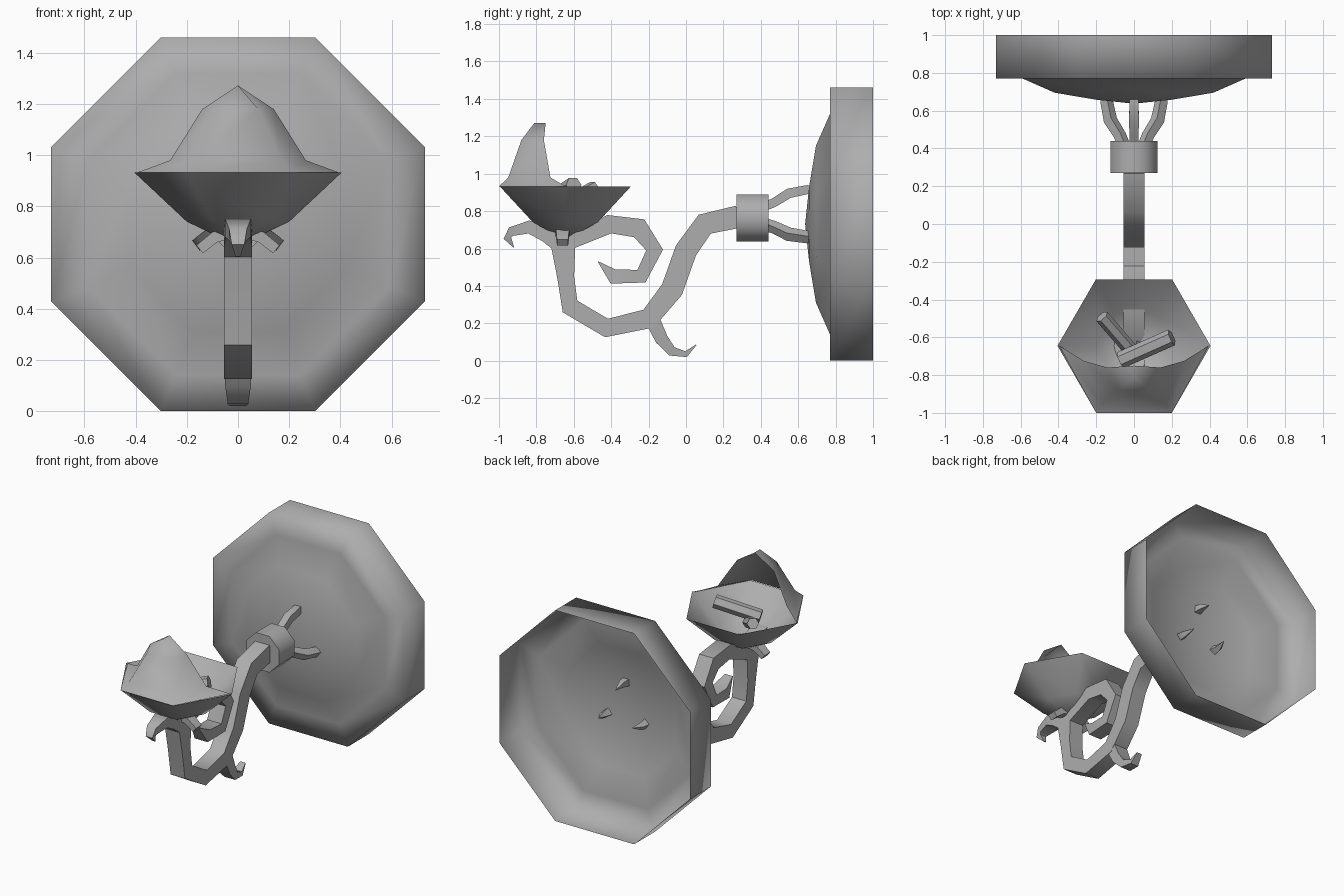
import bpy, bmesh
from math import radians, sin, cos, pi
from mathutils import Vector

cube = bpy.data.objects.get("Cube")
if cube:
    bpy.data.objects.remove(cube)

metal = bpy.data.materials.new("grey_metal")
metal.use_nodes = True
GREY = (0.42, 0.42, 0.42, 1)
metal.diffuse_color = GREY
metal.node_tree.nodes["Principled BSDF"].inputs["Base Color"].default_value = GREY


def build(name, rows, closed=True, caps=False, angle=50):
    """Skin successive rows of points into one mesh."""
    bm = bmesh.new()
    rings = [[bm.verts.new(p) for p in row] for row in rows]
    n = len(rings[0])
    for a, b in zip(rings, rings[1:]):
        for i in range(n if closed else n - 1):
            j = (i + 1) % n
            bm.faces.new((a[i], a[j], b[j], b[i]))
    if caps:
        bm.faces.new(rings[0])
        bm.faces.new(rings[-1])
    bmesh.ops.remove_doubles(bm, verts=bm.verts, dist=0.0005)
    bmesh.ops.recalc_face_normals(bm, faces=bm.faces)
    mesh = bpy.data.meshes.new(name)
    bm.to_mesh(mesh)
    bm.free()
    mesh.materials.append(metal)
    obj = bpy.data.objects.new(name, mesh)
    bpy.context.collection.objects.link(obj)
    bpy.ops.object.select_all(action='DESELECT')
    obj.select_set(True)
    bpy.context.view_layer.objects.active = obj
    bpy.ops.object.shade_smooth_by_angle(angle=radians(angle))
    return obj


def sweep(name, path, side=(1, 0, 0)):
    """Rectangular bar along (point, half width, half thickness) stations."""
    pts = [Vector(p) for p, w, t in path]
    side = Vector(side).normalized()
    rows = []
    for i, (p, w, t) in enumerate(path):
        tangent = pts[min(i + 1, len(pts) - 1)] - pts[max(i - 1, 0)]
        up = tangent.cross(side).normalized()
        rows.append([pts[i] + side * w * a + up * t * b
                     for a, b in ((1, 1), (-1, 1), (-1, -1), (1, -1))])
    return build(name, rows, caps=True)


def flat_sweep(name, path):
    """Bar in the centre plane from (y, z, half width, half thickness)."""
    return sweep(name, [((0, y, z), w, t) for y, z, w, t in path])


def ring(n, r, centre, axis, start=0.0):
    """Regular ring of points around a direction."""
    q = Vector(axis).to_track_quat('Z', 'Y')
    return [Vector(centre) + q @ Vector((r * cos(start + 2 * pi * i / n),
                                         r * sin(start + 2 * pi * i / n), 0))
            for i in range(n)]


# Octagonal hollow wall plate with a shallow dome
k = 1 / cos(pi / 8)
plate = [(0.73, 1.0), (0.73, 0.77), (0.59, 0.77), (0.42, 0.695), (0.2, 0.658), (0, 0.637)]
build("wall_plate", [ring(8, r * k, (0, y, 0.73), (0, 1, 0), pi / 8) for r, y in plate],
      angle=180)

# Collar holding the arm
build("collar", [ring(8, 0.125 * k, (0, y, 0.763), (0, 1, 0), pi / 8) for y in (0.27, 0.44)],
      caps=True)

# Three prongs between the collar and the plate
for label, dx, dz in (("top", 0, 1), ("left", 1, -0.75), ("right", -1, -0.75)):
    stations = [(0.42, 0.055, 0.024), (0.47, 0.075, 0.024), (0.55, 0.125, 0.026),
                (0.65, 0.145, 0.024), (0.70, 0.145, 0.018), (0.77, 0.13, 0.002)]
    sweep("prong_" + label, [((dx * s, y, 0.77 + dz * s), h, h) for y, s, h in stations],
          (1, 0, 0) if dx == 0 else (0.6, 0, 0.8 * dx))

# Curved main arm
flat_sweep("arm", [
    (0.28, 0.77, 0.055, 0.06), (0.10, 0.73, 0.055, 0.06), (0.0, 0.59, 0.055, 0.06),
    (-0.075, 0.38, 0.055, 0.06), (-0.20, 0.225, 0.055, 0.055),
    (-0.425, 0.175, 0.055, 0.05), (-0.62, 0.29, 0.055, 0.05),
    (-0.643, 0.445, 0.055, 0.045), (-0.66, 0.66, 0.055, 0.07)])

# Scroll curling back beneath the bowl
flat_sweep("scroll", [
    (-0.62, 0.63, 0.055, 0.035), (-0.41, 0.73, 0.055, 0.05), (-0.25, 0.708, 0.055, 0.055),
    (-0.168, 0.592, 0.055, 0.045), (-0.238, 0.452, 0.055, 0.04),
    (-0.39, 0.45, 0.05, 0.04), (-0.47, 0.53, 0.03, 0.002)])

# Small leaf curls
flat_sweep("lower_leaf", [
    (-0.18, 0.22, 0.055, 0.04), (-0.13, 0.115, 0.05, 0.035), (-0.075, 0.05, 0.04, 0.026),
    (-0.0, 0.035, 0.032, 0.016), (0.055, 0.085, 0.02, 0.002)])
flat_sweep("front_leaf", [
    (-0.66, 0.60, 0.055, 0.035), (-0.75, 0.675, 0.055, 0.04), (-0.84, 0.715, 0.05, 0.035),
    (-0.935, 0.69, 0.035, 0.025), (-0.955, 0.655, 0.025, 0.02), (-0.92, 0.605, 0.01, 0.002)])
for label, s in (("left", 1), ("right", -1)):
    sweep("side_leaf_" + label, [((s * 0.02, -0.66, 0.70), 0.04, 0.025),
                                 ((s * 0.09, -0.66, 0.68), 0.035, 0.022),
                                 ((s * 0.15, -0.66, 0.632), 0.03, 0.02)], (0, 1, 0))

# Hexagonal open bowl
bowl = [(0.405, 0.932), (0.20, 0.74), (0.0, 0.645)]
build("bowl", [ring(6, r, (0, -0.645, z), (0, 0, 1)) for r, z in bowl], angle=60)

# Pointed hood rising from the front of the bowl
hood = [(0.395, -0.645, 0.2, -1.0, 0.932), (0.265, -0.725, 0.17, -0.95, 0.98),
        (0.14, -0.76, 0.08, -0.88, 1.18), (0.0, -0.75, 0.0, -0.81, 1.272)]
build("hood", [[(-w, y, z), (-fw, fy, z), (fw, fy, z), (w, y, z)]
               for w, y, fw, fy, z in hood], closed=False, angle=80)

# Two sticks lying in the bowl
for name, a, b, r in (("stick_back", (-0.17, -0.49, 0.925), (0.02, -0.71, 0.80), 0.038),
                      ("stick_front", (0.2, -0.6, 0.94), (-0.07, -0.72, 0.86), 0.045)):
    axis = Vector(b) - Vector(a)
    build(name, [ring(6, r, p, axis) for p in (a, b)], caps=True)
